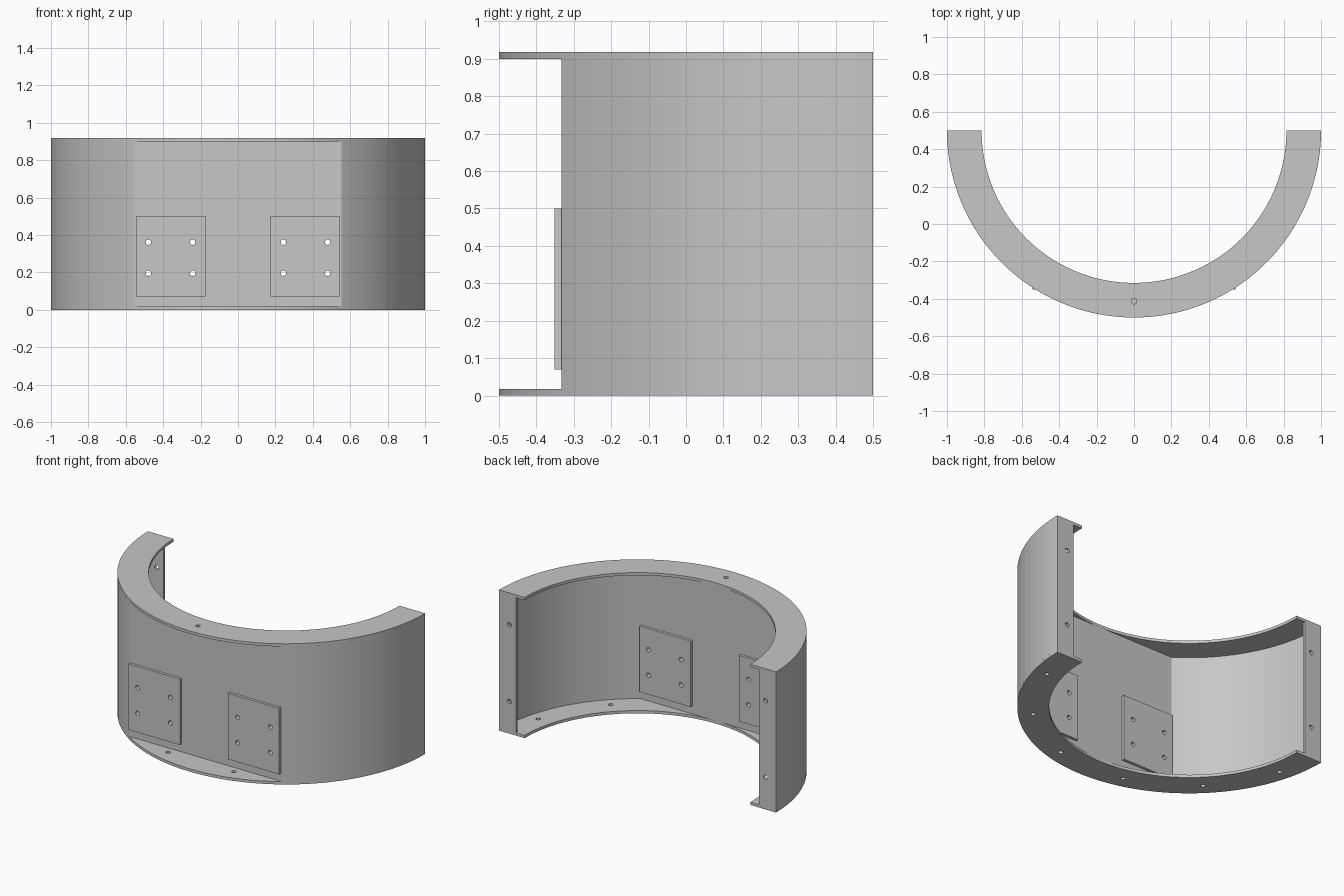
import bpy
import bmesh
from math import sin, cos, acos, pi, radians
from mathutils import Matrix, Vector

cube = bpy.data.objects.get("Cube")
if cube:
    bpy.data.objects.remove(cube)

# Main dimensions
CY = 0.5            # y of the arc centre
R, RING_IN = 1.0, 0.815
H, T = 0.918, 0.018  # total height, sheet thickness
FLAT = 0.833        # distance of the flat front from the arc centre
BOLT_R = 0.913

grey = bpy.data.materials.new("plain grey")
grey.use_nodes = True
grey.diffuse_color = (0.57, 0.57, 0.57, 1)
grey.node_tree.nodes["Principled BSDF"].inputs["Base Color"].default_value = grey.diffuse_color


def link(name, bm):
    bmesh.ops.recalc_face_normals(bm, faces=bm.faces)
    mesh = bpy.data.meshes.new(name)
    bm.to_mesh(mesh)
    bm.free()
    obj = bpy.data.objects.new(name, mesh)
    bpy.context.collection.objects.link(obj)
    return obj


def activate(obj):
    bpy.ops.object.select_all(action='DESELECT')
    obj.select_set(True)
    bpy.context.view_layer.objects.active = obj


def drill(obj, holes, axis, radius=0.0145):
    """Cut round holes, centred on the given points, along one axis."""
    bm = bmesh.new()
    turn = Vector((0, 0, 1)).rotation_difference(Vector(axis)).to_matrix().to_4x4()
    for p in holes:
        bmesh.ops.create_cone(bm, cap_ends=True, segments=20, radius1=radius,
                              radius2=radius, depth=0.15,
                              matrix=Matrix.Translation(p) @ turn)
    cutter = link("hole_cutter", bm)
    cutter.hide_render = True
    mod = obj.modifiers.new("holes", 'BOOLEAN')
    mod.operation = 'DIFFERENCE'
    mod.solver = 'EXACT'
    mod.object = cutter
    activate(obj)
    bpy.ops.object.modifier_apply(modifier=mod.name)
    bpy.data.objects.remove(cutter)


def strip(name, outer, inner, z0, z1, holes=(), axis=(0, 0, 1)):
    """Solid band between two plan outlines, from z0 to z1."""
    bm = bmesh.new()
    rows = [[bm.verts.new((x, y, z)) for x, y in line]
            for line, z in ((outer, z0), (outer, z1), (inner, z1), (inner, z0))]
    for i in range(len(outer) - 1):
        for k in range(4):
            a, b = rows[k], rows[(k + 1) % 4]
            bm.faces.new((a[i], a[i + 1], b[i + 1], b[i]))
    for i in (0, -1):
        bm.faces.new([row[i] for row in rows])
    obj = link(name, bm)
    obj.data.materials.append(grey)
    if holes:
        drill(obj, holes, axis)
    activate(obj)
    bpy.ops.object.shade_smooth_by_angle(angle=radians(20))
    return obj


def arc(radius, start, end, steps):
    """Plan arc; angles run from the front centre towards +x."""
    angles = [start + (end - start) * i / steps for i in range(steps + 1)]
    return [(radius * sin(a), CY - radius * cos(a)) for a in angles]


def box(name, x0, x1, y0, y1, z0, z1, holes):
    return strip(name, [(x0, y0), (x1, y0)], [(x0, y1), (x1, y1)], z0, z1, holes, (0, 1, 0))


# Half-ring flanges
def bolt(angle, z):
    a = radians(angle)
    return Vector((BOLT_R * sin(a), CY - BOLT_R * cos(a), z))


ring = [arc(r, -pi / 2, pi / 2, 96) for r in (R, RING_IN)]
strip("bottom_flange", *ring, 0, T, [bolt(a, T / 2) for a in range(-75, 90, 30)])
strip("top_flange", *ring, H - T, H, [bolt(0, H - T / 2)])

# Mounting hole pattern shared by the front wall and the pads
pad_holes = {s: [Vector((s * x, -0.325, z)) for x in (0.243, 0.479) for z in (0.195, 0.361)]
             for s in (-1, 1)}


# Curved wall with a flat front
def wall_line(radius, flat):
    a = acos(flat / radius)
    return arc(radius, -pi / 2, -a, 36) + arc(radius, a, pi / 2, 36)


strip("curved_wall_with_flat_front", wall_line(R, FLAT), wall_line(R - T, FLAT - T),
      T, H - T, pad_holes[-1] + pad_holes[1], (0, 1, 0))

# Pads on both faces of the flat front, and end plates
for s, side in ((-1, "right"), (1, "left")):
    x0, x1 = sorted((s * 0.174, s * 0.543))
    for face, y in (("outer", CY - FLAT - T), ("inner", CY - FLAT + T)):
        box(f"{side}_{face}_pad", x0, x1, y, y + T, 0.07, 0.5, pad_holes[s])
    x0, x1 = sorted((s * 0.877, s * 0.99))
    box(f"{side}_end_plate", x0, x1, CY - T, CY, T, H - T,
        [Vector((s * 0.925, CY - T / 2, z)) for z in (0.21, 0.71)])
